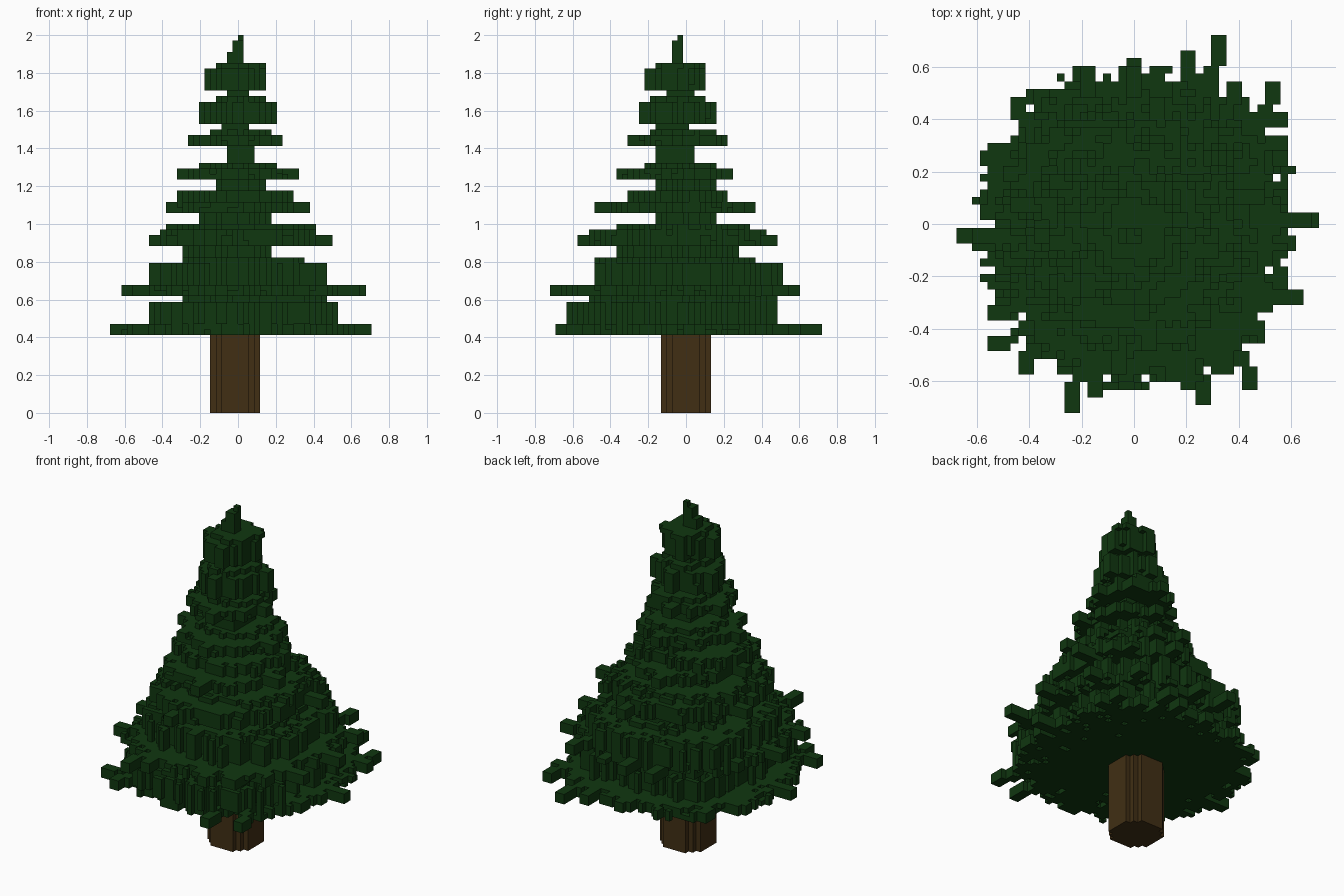
import bpy
import bmesh
import random

random.seed(7)
S = 2 / 68                      # edge length of one small cube

cube = bpy.data.objects.get("Cube")
if cube:
    bpy.data.objects.remove(cube, do_unlink=True)


def material(name, rgb):
    m = bpy.data.materials.new(name)
    m.use_nodes = True
    m.diffuse_color = (*rgb, 1)
    bsdf = m.node_tree.nodes["Principled BSDF"]
    bsdf.inputs["Base Color"].default_value = (*rgb, 1)
    bsdf.inputs["Roughness"].default_value = 0.9
    return m


def block_mesh(name, cells, mat):
    """Skin a set of cells: outer faces only, joined into strips."""
    bm = bmesh.new()
    for axis in range(3):
        run = 0 if axis == 2 else 2          # strips run up the sides, along x on top
        other = 3 - axis - run
        for sign in (-1, 1):
            def shifted(c, ax, n):
                c = list(c)
                c[ax] += n
                return tuple(c)
            shown = {c for c in cells if shifted(c, axis, sign) not in cells}
            for c in sorted(shown):
                if shifted(c, run, -1) in shown:
                    continue
                n = 1
                while shifted(c, run, n) in shown:
                    n += 1
                quad = []
                for u, v in ((0, 0), (n, 0), (n, 1), (0, 1)):
                    p = list(c)
                    p[axis] += sign > 0
                    p[run] += u
                    p[other] += v
                    quad.append(bm.verts.new((p[0] * S, (p[1] - 0.5) * S, p[2] * S)))
                face = bm.faces.new(quad)
                face.normal_update()
                if face.normal[axis] * sign < 0:
                    face.normal_flip()
    bmesh.ops.remove_doubles(bm, verts=bm.verts, dist=S * 0.01)
    mesh = bpy.data.meshes.new(name)
    bm.to_mesh(mesh)
    bm.free()
    mesh.materials.append(mat)
    obj = bpy.data.objects.new(name, mesh)
    bpy.context.collection.objects.link(obj)
    return obj


# Foliage outline from the bottom up: layers, x from, x to, y from, y to
ROWS = [
    (2, -.705, .705, -.69, .72), (4, -.47, .53, -.63, .48), (1, -.29, .47, -.51, .48),
    (2, -.62, .67, -.72, .60), (4, -.47, .47, -.48, .50), (1, -.29, .35, -.48, .38),
    (2, -.29, .17, -.36, .28),
    (3, -.47, .50, -.57, .48), (1, -.38, .41, -.37, .35), (2, -.20, .17, -.16, .16),
    (2, -.38, .38, -.48, .36), (2, -.32, .29, -.31, .21), (2, -.12, .14, -.16, .15),
    (2, -.32, .32, -.37, .24), (1, -.20, .20, -.22, .15), (3, -.06, .09, -.16, .04),
    (2, -.26, .23, -.31, .21), (1, -.14, .17, -.19, .15), (1, -.09, .06, -.16, .01),
    (4, -.20, .20, -.25, .16), (1, -.12, .14, -.19, .10), (1, -.06, .06, -.10, .04),
    (4, -.17, .14, -.22, .10), (1, -.12, .14, -.16, .10),
    (2, -.06, .03, -.075, -.015), (2, -.03, .03, -.075, -.015), (1, 0, .03, -.045, -.015),
]

# Long twig tips of the two lowest tiers
TIPS = {
    0: [(-.70, -.07), (-.58, -.48), (-.58, .28), (-.58, .22), (-.46, .40), (-.52, -.24),
        (.70, .02), (.58, .39), (.58, -.25), (.32, .72), (.20, .66), (-.35, .50),
        (.50, .54), (.07, .60), (.26, -.69), (-.10, -.60), (.44, -.63), (-.45, -.57)],
    3: [(-.62, -.06), (-.58, -.36), (-.52, .05), (.67, .02), (.64, -.30), (.58, .30),
        (-.22, .60), (-.03, .60), (.38, .54), (-.27, -.72), (-.18, -.66), (.20, -.63),
        (.35, -.57)],
}


def twig(cells, tip, centre, z, height, reach=0.6):
    """Stepped branch, two cubes wide, from its tip towards the middle."""
    dx, dy = centre[0] - tip[0], centre[1] - tip[1]
    steps = max(1, int(max(abs(dx), abs(dy))))
    along_x = abs(dx) > abs(dy)
    for k in range(int(steps * reach) + 1):
        t = max(0, k - 2) / steps
        i, j = round(tip[0] + dx * k / steps), round(tip[1] + dy * k / steps)
        if along_x:
            j = round(tip[1] + dy * t)
        else:
            i = round(tip[0] + dx * t)
        for w in (0, 1):
            for h in range(height):
                cells.add((i, j + w, z + h) if along_x else (i + w, j, z + h))


# Foliage: ragged tiers of cubes with twigs at the foot of each tier
foliage = set()
z = 14
previous = 0
noise = {}
for row, (layers, xa, xb, ya, yb) in enumerate(ROWS):
    i0, i1 = round(xa / S), round(xb / S) - 1
    j0, j1 = round(ya / S + .5), round(yb / S + .5) - 1
    cx, cy = (i0 + i1) / 2, (j0 + j1) / 2
    rx, ry = (i1 - i0 + 1) / 2, (j1 - j0 + 1) / 2
    foot = rx > previous and rx > 4          # first row of a tier
    if foot:
        noise = {}
    core, spread = (.72, .16) if foot else (.74, .34)
    if rx < 4:
        core, spread = 1.3, 0
    for i in range(i0, i1 + 1):
        for j in range(j0, j1 + 1):
            rough = noise.setdefault((i // 2, j) if (i + j) % 3 else (i, j // 2),
                                     random.random())
            r = (abs((i - cx) / rx) ** 2.4 + abs((j - cy) / ry) ** 2.4) ** (1 / 2.4)
            if r > core + spread * rough:
                continue
            chip = 1 if foot and r > .45 and random.random() < .12 else 0
            for h in range(chip, layers):
                foliage.add((i, j, z + h))
    if foot:
        height = min(layers, 4 if rx < 8 else 2)
        for x, y in TIPS.get(row, []):
            i, j = int(x / S), int(y / S)
            i = max(i0, min(i1, i))
            j = max(j0, min(j1, j))
            twig(foliage, (i, j), (cx, cy), z, height)
        # One twig to each side of the tier, then shorter ones all round
        for side in (() if row in TIPS else (i0, i1)):
            twig(foliage, (side, round(cy + random.uniform(-.3, .3) * ry)), (cx, cy), z, height)
        for side in (() if row in TIPS else (j0, j1)):
            twig(foliage, (round(cx + random.uniform(-.3, .3) * rx), side), (cx, cy), z, height)
        for k in range(int(rx * 0.9)):
            x, y = random.uniform(-1, 1), random.uniform(-1, 1)
            d = (abs(x) ** 2.4 + abs(y) ** 2.4) ** (1 / 2.4) / random.uniform(.8, .93)
            twig(foliage, (round(cx + x / d * (rx - 1)), round(cy + y / d * (ry - 1))),
                 (cx, cy), z, random.randint(1, height))
    previous = rx
    z += layers

# Tip cubes fill the remaining height
for k in range(z, 68):
    foliage.add((0, -1, k))

# Trunk: stepped round column
trunk = {(i - 1, j, k) for i in range(-4, 5) for j in range(-4, 5) for k in range(14)
         if i * i + j * j <= 20}

block_mesh("foliage", foliage, material("dark green", (.005, .038, .005)))
block_mesh("trunk", trunk, material("brown bark", (.052, .028, .007)))
